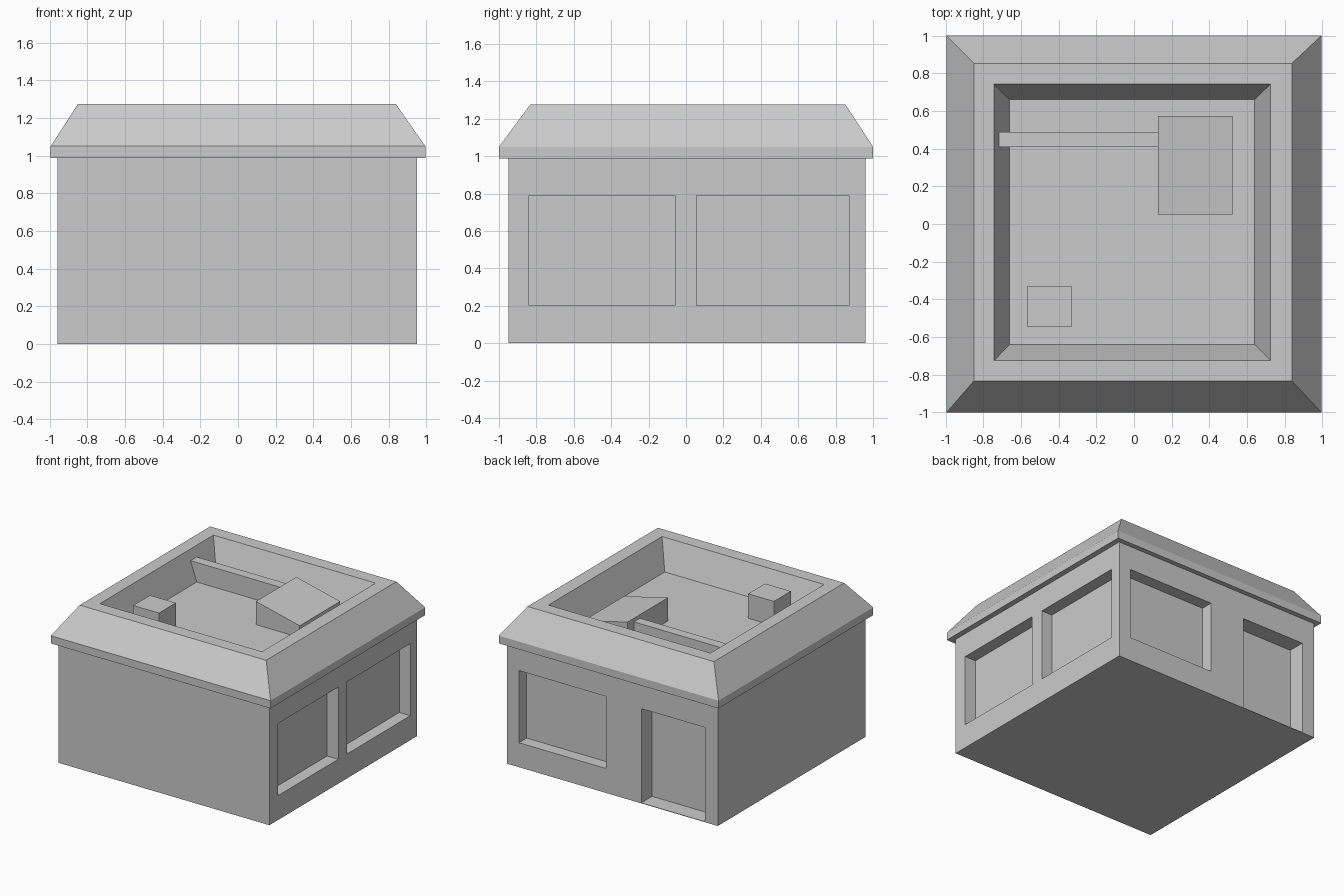
import bpy, bmesh

if "Cube" in bpy.data.objects:
    bpy.data.objects.remove(bpy.data.objects["Cube"])


def new_object(name, bm):
    bmesh.ops.recalc_face_normals(bm, faces=bm.faces)
    mesh = bpy.data.meshes.new(name)
    bm.to_mesh(mesh)
    bm.free()
    obj = bpy.data.objects.new(name, mesh)
    bpy.context.collection.objects.link(obj)
    return obj


def rings(name, levels, cap_start=True):
    """Skin a stack of rectangles (x0, x1, y0, y1, z) and cap the ends."""
    bm = bmesh.new()
    loops = [[bm.verts.new(p) for p in ((x0, y0, z), (x1, y0, z), (x1, y1, z), (x0, y1, z))]
             for x0, x1, y0, y1, z in levels]
    for a, b in zip(loops, loops[1:]):
        for i in range(4):
            j = (i + 1) % 4
            bm.faces.new((a[i], a[j], b[j], b[i]))
    if cap_start:
        bm.faces.new(loops[0][::-1])
    bm.faces.new(loops[-1])
    bm.normal_update()
    obj = new_object(name, bm)
    if not cap_start:
        # open shell: make sure the floor cap looks up
        if obj.data.polygons[-1].normal.z < 0:
            obj.data.flip_normals()
    return obj


def box(name, x0, x1, y0, y1, z0, z1):
    return rings(name, [(x0, x1, y0, y1, z0), (x0, x1, y0, y1, z1)])


WALL = (-0.96, 0.95, -0.95, 0.96)
EAVE = (-0.995, 0.995, -1.0, 1.0)
EAVE_Z = 0.987

# Walls
walls = box("walls", *WALL, 0, EAVE_Z)

# Window and door recesses: two windows on the right, window and door at the back
recesses = [
    (0.85, 1.1, -0.84, -0.06, 0.2, 0.79),
    (0.85, 1.1, 0.055, 0.872, 0.2, 0.79),
    (0.05, 0.84, 0.86, 1.1, 0.2, 0.79),
    (-0.843, -0.267, 0.82, 1.1, 0.004, 0.775),
]
for r in recesses:
    cutter = box("recess_cutter", *r)
    cutter.hide_render = True
    mod = walls.modifiers.new("recess", 'BOOLEAN')
    mod.operation = 'DIFFERENCE'
    mod.solver = 'EXACT'
    mod.object = cutter
    bpy.context.view_layer.objects.active = walls
    bpy.ops.object.modifier_apply(modifier=mod.name)
    bpy.data.objects.remove(cutter)

# Open the wall top where the roof sits
bm = bmesh.new()
bm.from_mesh(walls.data)
top = [f for f in bm.faces if f.normal.z > 0.9 and f.calc_center_median().z > 0.95]
bmesh.ops.delete(bm, geom=top, context='FACES_ONLY')
bm.to_mesh(walls.data)
bm.free()

# Roof: soffit, eave band, slope, rim, inner slope and sunken deck
rings("roof", [
    (*WALL, EAVE_Z),
    (*EAVE, EAVE_Z),
    (*EAVE, 1.05),
    (-0.85, 0.838, -0.833, 0.853, 1.275),
    (-0.743, 0.725, -0.725, 0.743, 1.275),
    (-0.66, 0.64, -0.64, 0.66, 1.04),
], cap_start=False)

# Rooftop vent, duct and sloping unit
box("roof_vent", -0.565, -0.332, -0.548, -0.33, 1.04, 1.24)
box("roof_duct", -0.717, 0.14, 0.41, 0.49, 1.04, 1.2)
unit = box("roof_unit", 0.128, 0.524, 0.05, 0.573, 1.04, 1.23)
for v in unit.data.vertices:
    if v.co.z > 1.1 and v.co.x > 0.3:
        v.co.z = 1.137
